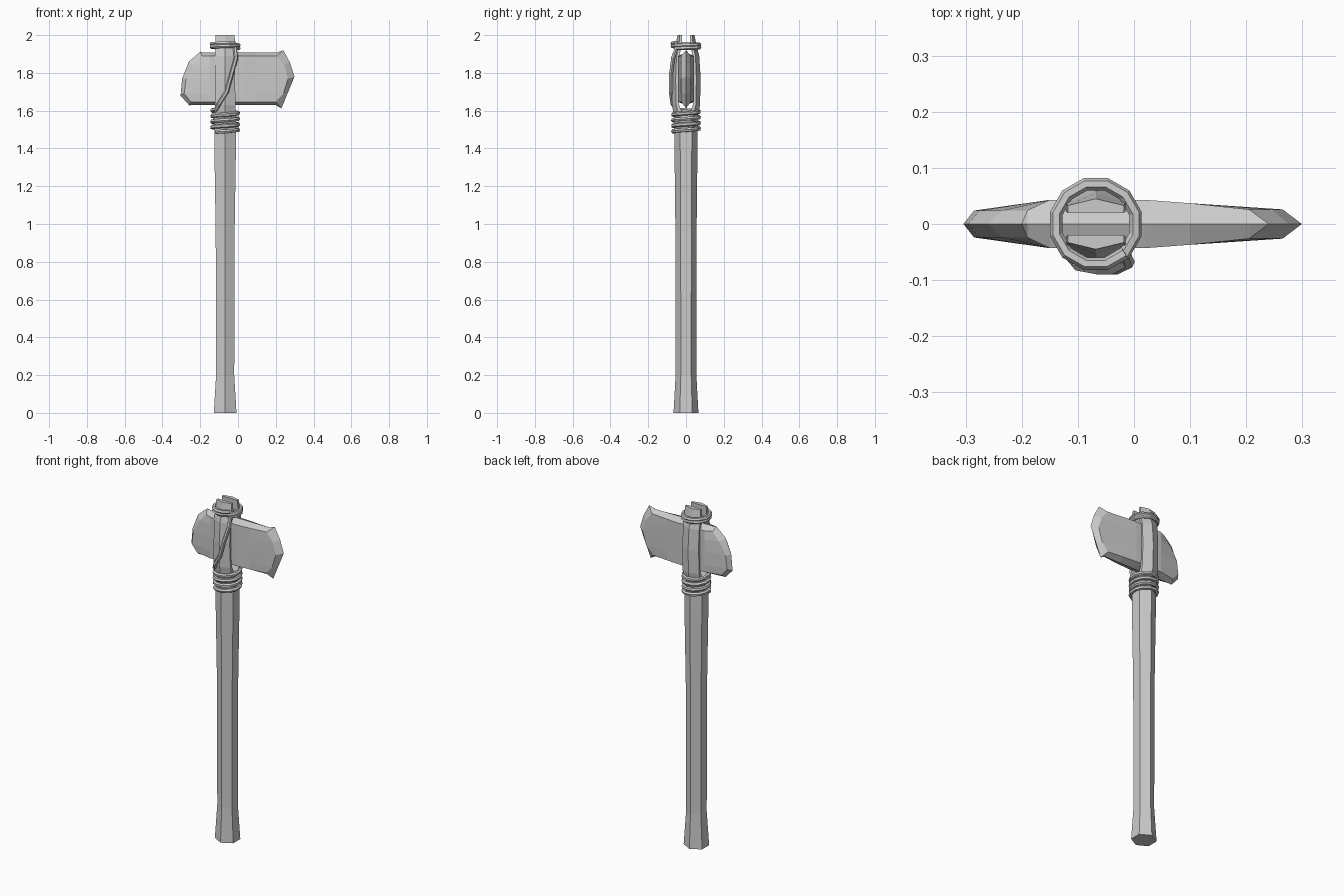
import bpy, bmesh, math

if "Cube" in bpy.data.objects:
    bpy.data.objects.remove(bpy.data.objects["Cube"])

CX = -0.068  # handle axis


def loft(name, rings, cap=True):
    """Skin a list of equal-length closed rings with flat faces."""
    bm = bmesh.new()
    rows = [[bm.verts.new(p) for p in ring] for ring in rings]
    n = len(rows[0])
    for a, b in zip(rows, rows[1:]):
        for i in range(n):
            j = (i + 1) % n
            bm.faces.new((a[i], a[j], b[j], b[i]))
    if cap:
        bm.faces.new(rows[0][::-1])
        bm.faces.new(rows[-1])
    bmesh.ops.remove_doubles(bm, verts=bm.verts[:], dist=0.0005)
    bmesh.ops.recalc_face_normals(bm, faces=bm.faces[:])
    mesh = bpy.data.meshes.new(name)
    bm.to_mesh(mesh)
    bm.free()
    obj = bpy.data.objects.new(name, mesh)
    bpy.context.collection.objects.link(obj)
    return obj


# Hexagonal handle: (z, half width x, half depth y)
levels = [(0, .06, .066), (.2, .048, .055), (.95, .05, .056),
          (1.4, .057, .061), (1.58, .057, .062)]
loft("handle", [[(CX, -d, z), (CX + w, -d / 2, z), (CX + w, d / 2, z),
                 (CX, d, z), (CX - w, d / 2, z), (CX - w, -d / 2, z)]
                for z, w, d in levels])

# Two prongs of the split handle top: (z, half width, inner, side, outer y)
prong = [(1.54, .055, .002, .03, .06), (1.63, .055, .036, .052, .074),
         (1.77, .052, .04, .055, .078), (1.89, .053, .036, .05, .07),
         (1.945, .053, .022, .038, .056), (2.0, .05, .02, .033, .045)]
for side, label in ((-1, "front"), (1, "back")):
    loft(label + "_prong", [[(CX - w, side * i, z), (CX + w, side * i, z),
                             (CX + w, side * s, z), (CX, side * o, z),
                             (CX - w, side * s, z)]
                            for z, w, i, s, o in prong])

# Stone head: columns of (five x, five z from top to bottom, half thickness)
Z = (1.89, 1.84, 1.77, 1.69, 1.647)
columns = [
    ((-.20, -.26, -.296, -.304, -.258), (1.912, 1.86, 1.77, 1.68, 1.628), 0),
    ((-.19, -.235, -.275, -.285, -.25), Z, .024),
    ((-.15,) * 5, Z, .043),
    ((.02,) * 5, Z, .043),
    ((.10,) * 5, Z, .037),
    ((.205, .245, .265, .24, .20), Z, .026),
    ((.24, .275, .299, .262, .23), (1.92, 1.855, 1.78, 1.69, 1.612), 0),
]
rings = []
for xs, zs, t in columns:
    bevel = .018 if t else 0
    front = [(x, -t, z) for x, z in zip(xs, zs)]
    back = [(x, t, z) for x, z in zip(xs, zs)][::-1]
    rings.append([(xs[0], 0, zs[0] + bevel)] + front
                 + [(xs[4], 0, zs[4] - bevel)] + back)
loft("axe_head", rings, cap=False)


# Rope: lower coil, diagonal strand across the front, upper coil
def coil(start, turns, z0, z1, r):
    n = round(turns * 12)
    return [(CX + r * math.cos(start + i * math.tau / 12),
             r * math.sin(start + i * math.tau / 12),
             z0 + (z1 - z0) * i / n) for i in range(n + 1)]


path = coil(math.radians(225), 4, 1.487, 1.605, .07)
path += [(-.098, -.073, 1.64), (-.06, -.08, 1.70), (-.035, -.08, 1.79),
         (-.01, -.068, 1.88)]
path += coil(math.radians(315), 2, 1.93, 1.958, .073)
curve = bpy.data.curves.new("rope_binding", "CURVE")
curve.dimensions = "3D"
curve.bevel_depth = .0115
curve.bevel_resolution = 1
curve.use_fill_caps = True
spline = curve.splines.new("POLY")
spline.points.add(len(path) - 1)
for point, co in zip(spline.points, path):
    point.co = (*co, 1)
rope = bpy.data.objects.new("rope_binding", curve)
bpy.context.collection.objects.link(rope)
bpy.context.view_layer.objects.active = rope
rope.select_set(True)
bpy.ops.object.convert(target="MESH")
bpy.ops.object.shade_flat()
